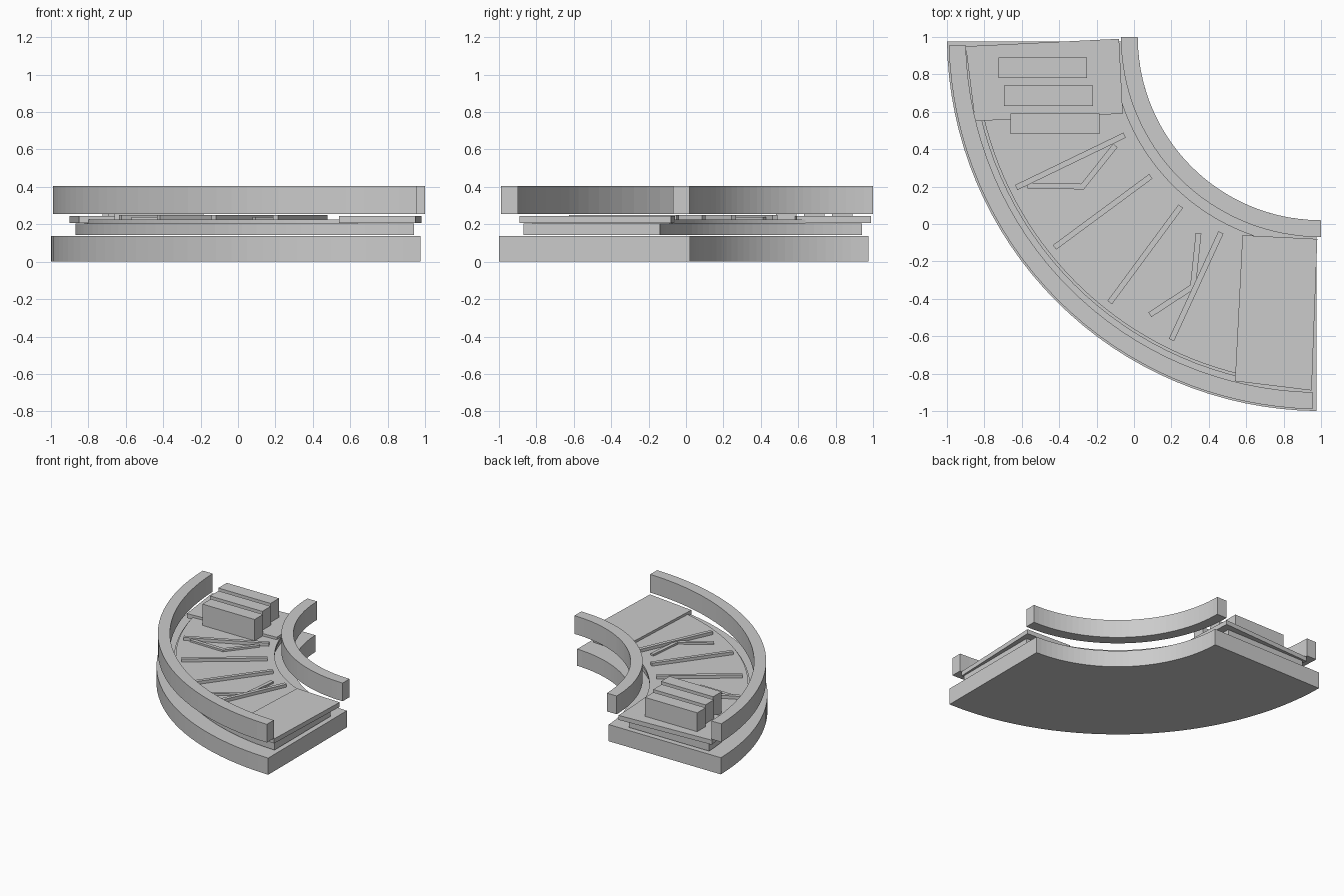
import bpy, bmesh, math
from mathutils import Vector

if "Cube" in bpy.data.objects:
    bpy.data.objects.remove(bpy.data.objects["Cube"])

CENTRE = Vector((1.0, 1.0))   # centre of the quarter turn


def prism(name, outline, z0, z1):
    """Extrude a plan outline between two heights."""
    bm = bmesh.new()
    face = bm.faces.new([bm.verts.new((p[0], p[1], z0)) for p in outline])
    top = bmesh.ops.extrude_face_region(bm, geom=[face])
    verts = [g for g in top["geom"] if isinstance(g, bmesh.types.BMVert)]
    bmesh.ops.translate(bm, verts=verts, vec=(0, 0, z1 - z0))
    bmesh.ops.recalc_face_normals(bm, faces=bm.faces)
    mesh = bpy.data.meshes.new(name)
    bm.to_mesh(mesh)
    bm.free()
    ob = bpy.data.objects.new(name, mesh)
    bpy.context.collection.objects.link(ob)
    return ob


def arc(r, gap, n=32):
    """Quarter arc whose ends stop a straight distance before the centre lines."""
    a0 = math.pi + math.asin(gap / r)
    a1 = 1.5 * math.pi - math.asin(gap / r)
    return [(CENTRE.x + r * math.cos(a0 + (a1 - a0) * i / n),
             CENTRE.y + r * math.sin(a0 + (a1 - a0) * i / n)) for i in range(n + 1)]


def curved_bar(name, r_in, r_out, gap, z0, z1):
    return prism(name, arc(r_out, gap) + arc(r_in, gap)[::-1], z0, z1)


def strip(name, points, width, z0, z1):
    """Flat slat of constant width following two or more plan points."""
    pts = [Vector(p) for p in points]
    left, right = [], []
    for i, p in enumerate(pts):
        dirs = []
        if i > 0:
            dirs.append((p - pts[i - 1]).normalized())
        if i < len(pts) - 1:
            dirs.append((pts[i + 1] - p).normalized())
        d = sum(dirs, Vector((0, 0))).normalized()
        n = Vector((-d.y, d.x))
        h = width / 2 / max(0.3, d.dot(dirs[0]))
        left.append(p + n * h)
        right.append(p - n * h)
    return prism(name, left + right[::-1], z0, z1)


# Base slab and the two curved side rails
curved_bar("base", 0.98, 2.0, 0.025, 0.0, 0.137)
curved_bar("outer_rail", 1.90, 1.99, 0.045, 0.255, 0.405)
curved_bar("inner_rail", 0.98, 1.07, 0.0, 0.255, 0.405)

# Layered deck
curved_bar("lower_deck", 1.14, 1.87, 0.06, 0.143, 0.205)
curved_bar("upper_deck", 1.12, 1.855, 0.36, 0.205, 0.225)

# Raised plates at both ends
prism("left_end_plate", [(-0.9, 0.95), (-0.08, 0.99), (-0.06, 0.59), (-0.85, 0.55)], 0.208, 0.245)
prism("right_end_plate", [(0.58, -0.06), (0.98, -0.08), (0.95, -0.89), (0.54, -0.84)], 0.208, 0.245)

# Radial slats
slats = [((-0.63, 0.195), (-0.05, 0.475)), ((-0.425, -0.125), (0.09, 0.255)),
         ((-0.13, -0.42), (0.25, 0.095)), ((0.2, -0.62), (0.465, -0.045))]
for i, s in enumerate(slats):
    strip(f"slat_{i + 1}", s, 0.03, 0.222, 0.25)

# Bent slats
strip("bent_slat_left", [(-0.1, 0.42), (-0.275, 0.2), (-0.57, 0.205)], 0.03, 0.222, 0.24)
strip("bent_slat_right", [(0.345, -0.05), (0.315, -0.335), (0.085, -0.485)], 0.03, 0.222, 0.24)

# Three staggered blocks on the left end
for i, (x, y) in enumerate([(-0.66, 0.48), (-0.695, 0.63), (-0.725, 0.78)]):
    prism(f"block_{i + 1}", [(x, y), (x + 0.475, y), (x + 0.475, y + 0.11), (x, y + 0.11)], 0.225, 0.4)
